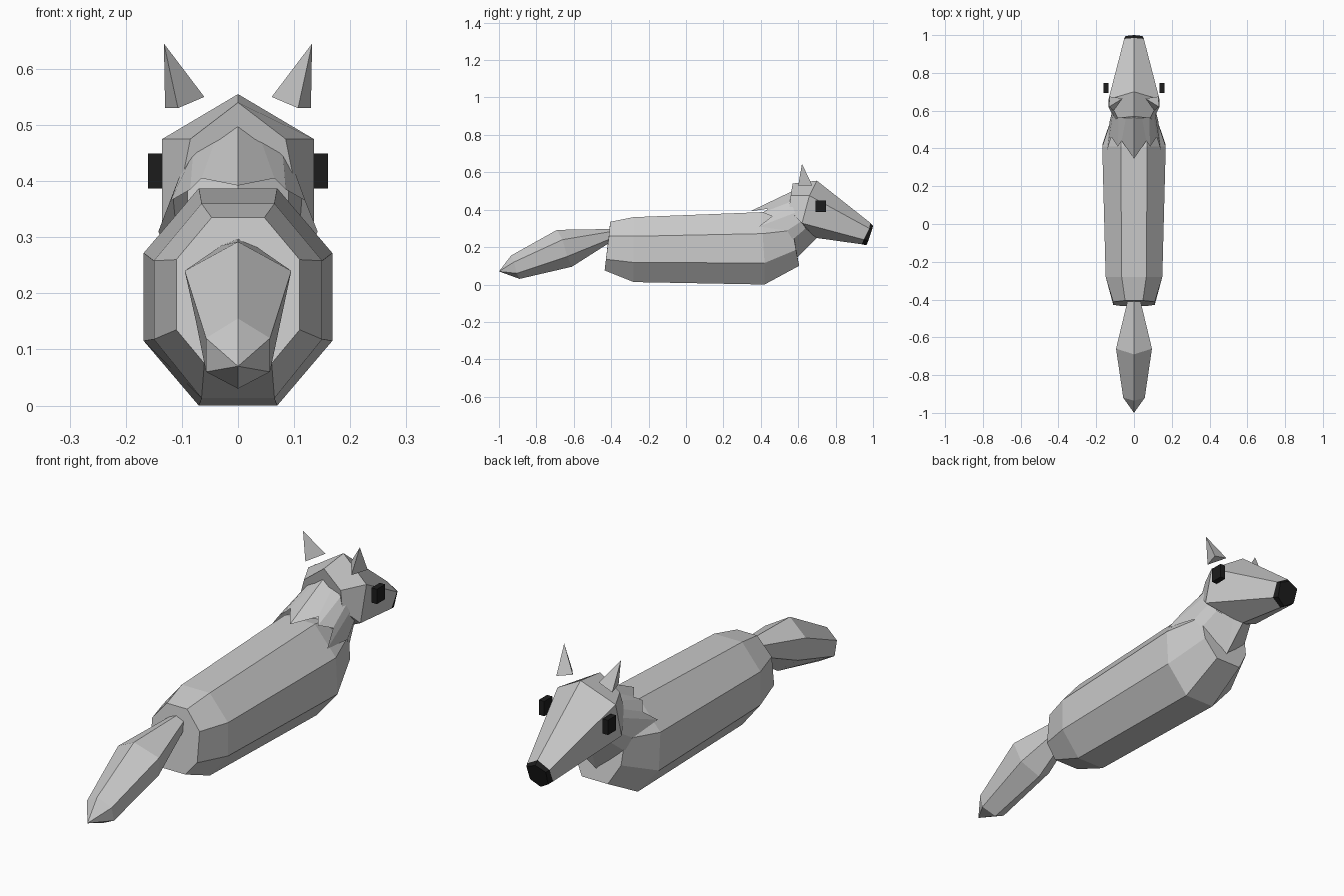
import bpy, bmesh
from mathutils import Vector

if "Cube" in bpy.data.objects:
    bpy.data.objects.remove(bpy.data.objects["Cube"])


def black():
    m = bpy.data.materials.get("black") or bpy.data.materials.new("black")
    m.diffuse_color = (0.012, 0.012, 0.012, 1)
    m.use_nodes = True
    m.node_tree.nodes["Principled BSDF"].inputs["Base Color"].default_value = m.diffuse_color
    return m


def finish(name, bm, mat=None):
    bmesh.ops.recalc_face_normals(bm, faces=bm.faces[:])
    me = bpy.data.meshes.new(name)
    bm.to_mesh(me)
    bm.free()
    ob = bpy.data.objects.new(name, me)
    bpy.context.collection.objects.link(ob)
    if mat:
        me.materials.append(mat)
    return ob


def full_ring(half):
    """Right-hand half outline, top to bottom, completed by mirroring."""
    left = [(-x, y, z) for x, y, z in reversed(half) if x > 0]
    return list(half) + left


def loft(name, halves, tip=None, caps=True, mat=None):
    bm = bmesh.new()
    rings = [[bm.verts.new(p) for p in full_ring(h)] for h in halves]
    n = len(rings[0])
    for a, b in zip(rings, rings[1:]):
        for i in range(n):
            j = (i + 1) % n
            bm.faces.new((a[i], a[j], b[j], b[i]))
    if caps:
        bm.faces.new(rings[0])
    if tip:
        t = bm.verts.new(tip)
        for i in range(n):
            bm.faces.new((rings[-1][i], rings[-1][(i + 1) % n], t))
    elif caps:
        bm.faces.new(rings[-1])
    return finish(name, bm, mat)


# Eight-sided body, tapered at both ends
loft("body", [
    [(.047, -.405, .335), (.11, -.412, .26), (.11, -.428, .135), (.06, -.435, .075)],
    [(.065, -.28, .36), (.15, -.28, .258), (.15, -.28, .118), (.065, -.28, .013)],
    [(.07, .41, .387), (.168, .41, .272), (.168, .42, .115), (.07, .42, 0)],
    [(.06, .55, .36), (.115, .57, .29), (.11, .588, .185), (.06, .605, .10)],
])

# Tail, swelling then drooping to a point
loft("tail", [
    [(0, -.39, .297), (.03, -.39, .285), (.03, -.39, .25), (0, -.39, .235)],
    [(0, -.69, .292), (.095, -.66, .24), (.075, -.635, .15), (0, -.61, .095)],
    [(0, -.935, .155), (.057, -.92, .12), (.057, -.905, .06), (0, -.89, .03)],
], tip=(0, -1, .07))

# Neck rising from the chest into the head
loft("neck", [
    [(0, .45, .38), (.09, .48, .33), (.09, .55, .22), (0, .59, .14)],
    [(0, .58, .50), (.09, .60, .44), (.09, .65, .33), (0, .70, .25)],
])

# Fur collar with a jagged rear edge
loft("fur_collar", [
    [(0, .345, .392), (.065, .44, .405), (.085, .41, .385), (.12, .46, .365),
     (.142, .39, .31), (.13, .54, .288), (.115, .57, .24), (0, .60, .15)],
    [(0, .57, .50), (.04, .575, .475), (.08, .58, .45), (.10, .585, .42),
     (.11, .60, .39), (.11, .62, .34), (.09, .64, .30), (0, .69, .25)],
], caps=False)

# Head tapering to the muzzle
muzzle = [(0, .985, .33), (.052, .98, .30), (.048, .95, .24), (0, .94, .215)]
loft("head", [
    [(0, .57, .54), (.085, .56, .475), (.10, .55, .40), (0, .64, .29)],
    [(0, .70, .555), (.135, .66, .475), (.135, .62, .328), (0, .69, .25)],
    muzzle,
])

# Nose plate
loft("nose", [
    muzzle,
    [(0, 1, .313), (.045, .995, .295), (.042, .975, .235), (0, .965, .21)],
], mat=black())

# Ears and eyes on both sides
for side, s in (("right", 1), ("left", -1)):
    bm = bmesh.new()
    for p in [(.06, .665, .55), (.107, .60, .53), (.13, .675, .53), (.132, .62, .645)]:
        bm.verts.new((s * p[0], p[1], p[2]))
    bmesh.ops.convex_hull(bm, input=bm.verts[:])
    finish(side + "_ear", bm)

    bm = bmesh.new()
    bmesh.ops.create_cube(bm, size=1)
    bmesh.ops.scale(bm, vec=Vector((.025, .055, .062)), verts=bm.verts[:])
    bmesh.ops.translate(bm, vec=Vector((s * .148, .72, .418)), verts=bm.verts[:])
    finish(side + "_eye", bm, black())
